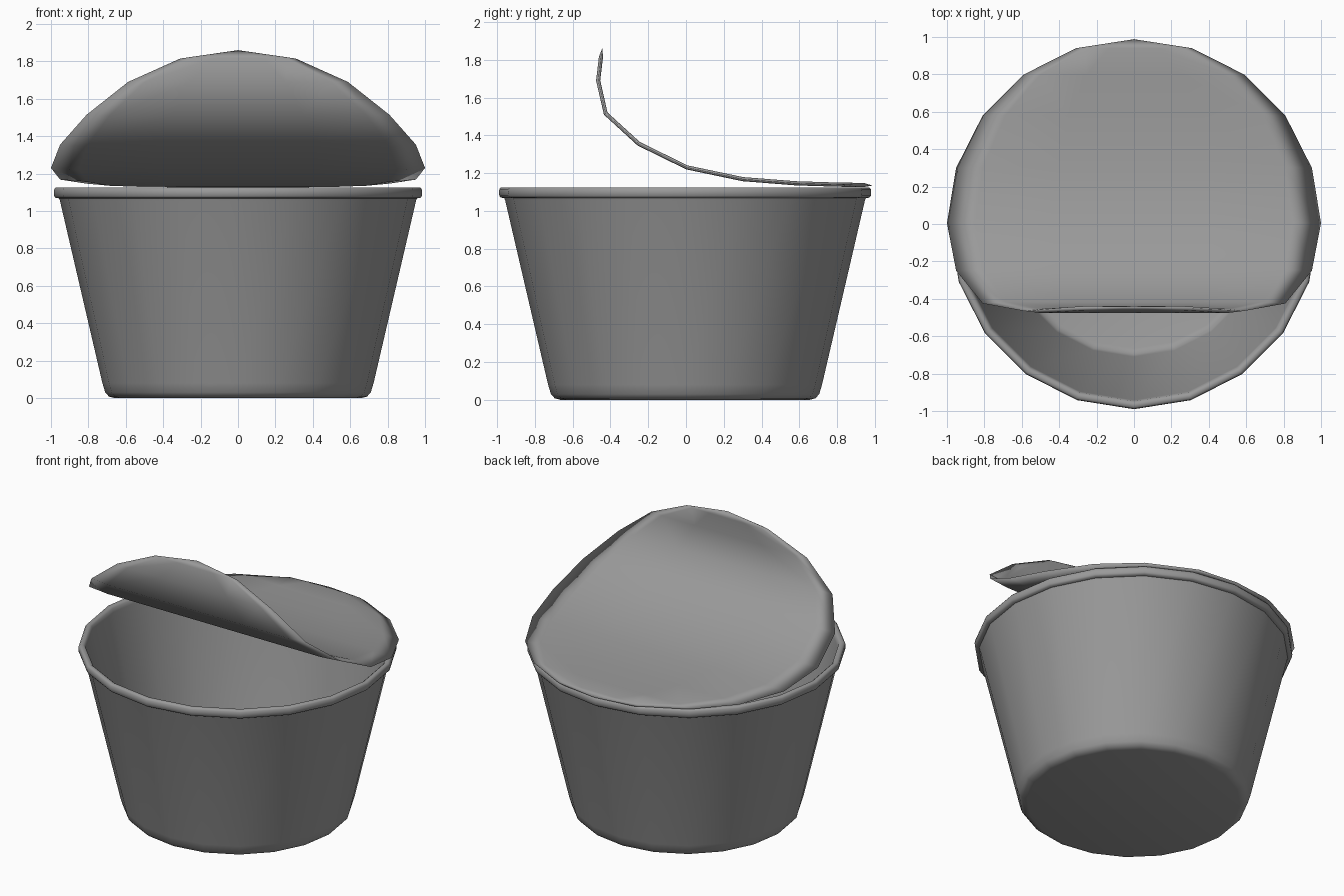
import bpy, bmesh, math
from mathutils import Vector

if "Cube" in bpy.data.objects:
    bpy.data.objects.remove(bpy.data.objects["Cube"])

SIDES = 20
grey = bpy.data.materials.new("dark_grey")
grey.diffuse_color = (0.32, 0.32, 0.32, 1)
grey.use_nodes = True
grey.node_tree.nodes["Principled BSDF"].inputs["Base Color"].default_value = grey.diffuse_color

def finish(name, bm, angle):
    bmesh.ops.recalc_face_normals(bm, faces=bm.faces)
    me = bpy.data.meshes.new(name)
    bm.to_mesh(me)
    bm.free()
    me.materials.append(grey)
    ob = bpy.data.objects.new(name, me)
    bpy.context.collection.objects.link(ob)
    bpy.ops.object.select_all(action='DESELECT')
    ob.select_set(True)
    bpy.context.view_layer.objects.active = ob
    bpy.ops.object.shade_smooth_by_angle(angle=math.radians(angle))
    return ob

# Cup: thin tapered wall with rolled rim, spun from a closed profile
profile = [(0.66, 0.0), (0.69, 0.008), (0.71, 0.03), (0.725, 0.08), (0.952, 1.055),
           (0.957, 1.068), (0.975, 1.07), (0.983, 1.08), (0.985, 1.098), (0.983, 1.115),
           (0.975, 1.125), (0.955, 1.125), (0.943, 1.115), (0.937, 1.09), (0.932, 1.055),
           (0.705, 0.08), (0.692, 0.035), (0.66, 0.018)]
bm = bmesh.new()
rings = []
for r, z in profile:
    rings.append([bm.verts.new((r * math.cos(2 * math.pi * i / SIDES),
                                r * math.sin(2 * math.pi * i / SIDES) - 0.005, z))
                  for i in range(SIDES)])
for a, b in zip(rings, rings[1:]):
    for i in range(SIDES):
        j = (i + 1) % SIDES
        bm.faces.new((a[i], a[j], b[j], b[i]))
bm.faces.new(rings[0])
bm.faces.new(rings[-1])
finish("cup", bm, 60)

# Peeled lid: round sheet whose rows follow a curling side profile,
# upper and lower skins meeting in a thin shared edge
curl = [(0.988, 1.134), (0.94, 1.137), (0.80, 1.139), (0.58, 1.146), (0.30, 1.168),
        (0.005, 1.23), (-0.25, 1.355), (-0.425, 1.515), (-0.465, 1.69),
        (-0.45, 1.815), (-0.443, 1.86)]
COLS = (-1, -0.85, -0.43, 0, 0.43, 0.85, 1)
HALF = 0.011
last = len(curl) - 1
bm = bmesh.new()
edge = {}
for i, (y, z) in enumerate(curl):
    w = math.sin(math.pi * i / last)
    for s in (-1, 1):
        if i in (0, last):
            edge[i, s] = edge.get((i, -s)) or bm.verts.new((0, y, z))
        else:
            edge[i, s] = bm.verts.new((w * s, y, z))
for side in (1, -1):
    rows = []
    for i, (y, z) in enumerate(curl):
        if i in (0, last):
            rows.append([edge[i, 1]])
            continue
        (y0, z0), (y1, z1) = curl[i - 1], curl[i + 1]
        n = Vector((0, z1 - z0, y0 - y1)).normalized() * HALF * side
        w = math.sin(math.pi * i / last)
        mid = [bm.verts.new(Vector((w * t, y, z)) + n) for t in COLS[1:-1]]
        rows.append([edge[i, -1]] + mid + [edge[i, 1]])
    for a, b in zip(rows, rows[1:]):
        for k in range(len(COLS) - 1):
            if len(a) == 1:
                bm.faces.new((a[0], b[k], b[k + 1]))
            elif len(b) == 1:
                bm.faces.new((a[k], b[0], a[k + 1]))
            else:
                bm.faces.new((a[k], b[k], b[k + 1], a[k + 1]))
finish("peeled_lid", bm, 180)
